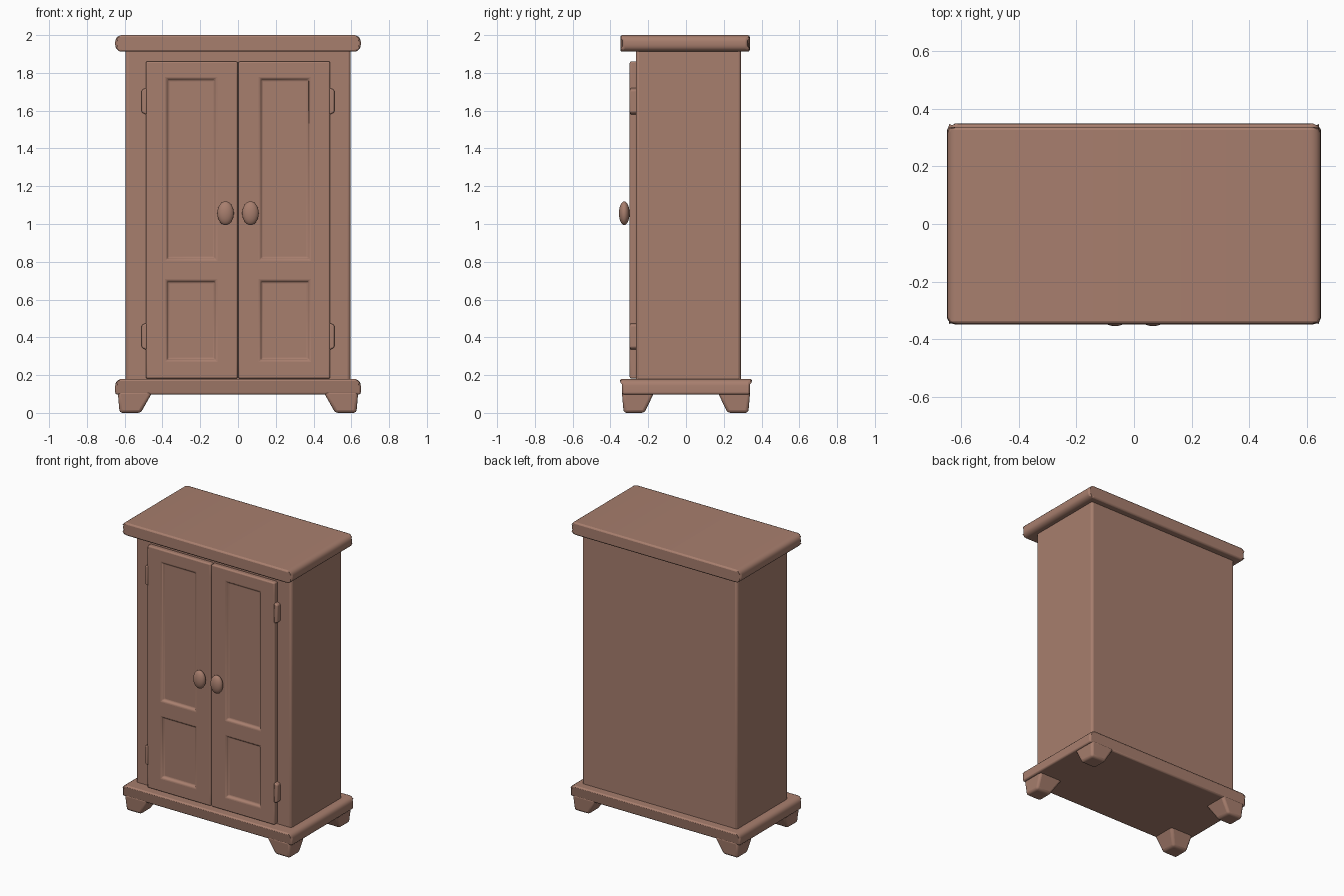
import bpy, bmesh, math
from mathutils import Vector, Matrix

cube = bpy.data.objects.get("Cube")
if cube:
    bpy.data.objects.remove(cube, do_unlink=True)

# Single wood colour
wood = bpy.data.materials.new("warm brown wood")
wood.use_nodes = True
colour = (0.39, 0.21, 0.155, 1)
wood.diffuse_color = colour
shader = wood.node_tree.nodes["Principled BSDF"]
shader.inputs["Base Color"].default_value = colour
shader.inputs["Roughness"].default_value = 0.8


def finish(name, bm, soften=0.0, segments=3):
    """Turn a bmesh into a softly bevelled, smooth shaded object."""
    bmesh.ops.recalc_face_normals(bm, faces=bm.faces)
    mesh = bpy.data.meshes.new(name)
    bm.to_mesh(mesh)
    bm.free()
    mesh.materials.append(wood)
    obj = bpy.data.objects.new(name, mesh)
    bpy.context.collection.objects.link(obj)
    if soften:
        mod = obj.modifiers.new("soft edges", "BEVEL")
        mod.width = soften
        mod.segments = segments
        mod.limit_method = "ANGLE"
        mod.angle_limit = math.radians(28)
    bpy.ops.object.select_all(action="DESELECT")
    obj.select_set(True)
    bpy.context.view_layer.objects.active = obj
    bpy.ops.object.shade_smooth_by_angle(angle=math.radians(40))
    return obj


def box_mesh(lo, hi):
    lo, hi = Vector(lo), Vector(hi)
    bm = bmesh.new()
    bmesh.ops.create_cube(bm, size=1)
    bmesh.ops.scale(bm, vec=hi - lo, verts=bm.verts)
    bmesh.ops.translate(bm, vec=(lo + hi) / 2, verts=bm.verts)
    return bm


def slab(name, lo, hi, end_radius, soften, top_only=False):
    """Board whose left and right ends are rounded along the depth."""
    bm = box_mesh(lo, hi)
    middle = (lo[2] + hi[2]) / 2
    edges = [e for e in bm.edges
             if abs(e.verts[0].co.y - e.verts[1].co.y) > 0.1
             and (not top_only or e.verts[0].co.z > middle)]
    bmesh.ops.bevel(bm, geom=edges, offset=end_radius, segments=5,
                    profile=0.5, affect="EDGES")
    # Pull the ends in slightly at the plan corners
    for v in bm.verts:
        if abs(v.co.x) > 0.64:
            v.co.y *= 0.965
    return finish(name, bm, soften, 2)


# Carcass, cornice and plinth
finish("cabinet_body", box_mesh((-0.595, -0.265, 0.14), (0.595, 0.29, 1.94)), 0.015)
slab("top_board", (-0.65, -0.348, 1.912), (0.65, 0.338, 2.0), 0.036, 0.01)
slab("base_board", (-0.65, -0.35, 0.097), (0.65, 0.35, 0.18), 0.036, 0.01, True)


def foot(name, sx, sy):
    """Block foot that narrows downward on its two inner sides."""
    bm = box_mesh((0.45, 0.165, 0), (0.637, 0.34, 0.115))
    for v in bm.verts:
        if v.co.z < 0.05:
            v.co.x = 0.515 if v.co.x < 0.55 else 0.627
            v.co.y = 0.22 if v.co.y < 0.25 else 0.33
    bmesh.ops.scale(bm, vec=(sx, sy, 1), verts=bm.verts)
    finish(name, bm, 0.016)


def door(name, side):
    """Door leaf with two sunken panels cut into a grid of front faces."""
    xs = (0.002, 0.118, 0.378, 0.488)
    zs = (0.182, 0.278, 0.7, 0.812, 1.77, 1.86)
    bm = bmesh.new()
    grid = [[bm.verts.new((side * x, -0.298, z)) for x in xs] for z in zs]
    panels = []
    for r in range(len(zs) - 1):
        for c in range(len(xs) - 1):
            corners = [grid[r][c], grid[r][c + 1], grid[r + 1][c + 1], grid[r + 1][c]]
            face = bm.faces.new(corners if side > 0 else corners[::-1])
            if c == 1 and r in (1, 3):
                panels.append(face)
    # Close the leaf with side walls and a back
    rim = [e for e in bm.edges if e.is_boundary]
    walls = bmesh.ops.extrude_edge_only(bm, edges=rim)["geom"]
    back = [g for g in walls if isinstance(g, bmesh.types.BMVert)]
    bmesh.ops.translate(bm, vec=(0, 0.04, 0), verts=back)
    bmesh.ops.holes_fill(bm, edges=[e for e in bm.edges if e.is_boundary])
    # Sink the panels
    for face in panels:
        bmesh.ops.inset_individual(bm, faces=[face], thickness=0.009, depth=0)
        bmesh.ops.translate(bm, vec=(0, 0.016, 0), verts=face.verts)
    finish(name, bm, 0.009)


def knob(name, side):
    bm = bmesh.new()
    bmesh.ops.create_uvsphere(bm, u_segments=24, v_segments=14, radius=1)
    bmesh.ops.scale(bm, vec=(0.044, 0.028, 0.063), verts=bm.verts)
    bmesh.ops.translate(bm, vec=(side * 0.066, -0.327, 1.057), verts=bm.verts)
    # Short stem into the door
    bmesh.ops.create_cone(bm, cap_ends=True, segments=16, radius1=0.018,
                          radius2=0.018, depth=0.04,
                          matrix=Matrix.Translation((side * 0.066, -0.3, 1.057))
                          @ Matrix.Rotation(math.pi / 2, 4, "X"))
    finish(name, bm)


def hinge(name, side, z):
    bm = box_mesh((0.482, -0.298, z - 0.072), (0.51, -0.255, z + 0.072))
    # Taper the outer edge at both ends
    for v in bm.verts:
        if v.co.x > 0.5:
            v.co.z += 0.012 if v.co.z < z else -0.012
    bmesh.ops.scale(bm, vec=(side, 1, 1), verts=bm.verts)
    finish(name, bm, 0.008)


for label, side in (("left", 1), ("right", -1)):
    door(label + "_door", side)
    knob(label + "_knob", side)
    hinge(label + "_upper_hinge", side, 1.65)
    hinge(label + "_lower_hinge", side, 0.405)
    foot(label + "_front_foot", side, -1)
    foot(label + "_back_foot", side, 1)
